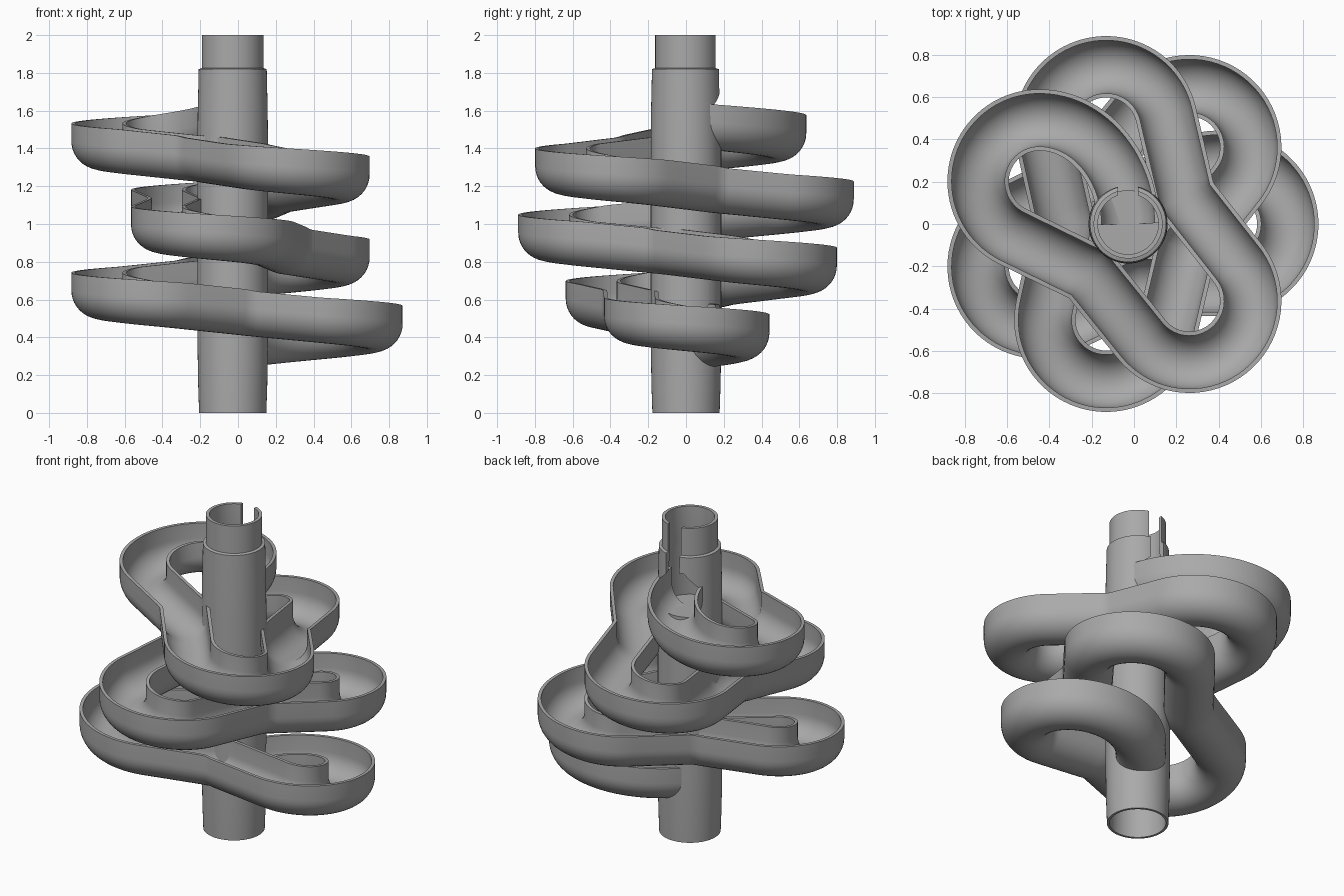
import bpy, bmesh
from math import sin, cos, pi, radians, hypot, atan2
from mathutils import Vector
from mathutils.geometry import interpolate_bezier

cube = bpy.data.objects.get("Cube")
if cube:
    bpy.data.objects.remove(cube, do_unlink=True)

AXIS_X = -0.028            # column axis
LOBES = 7
STEP = 2 * pi * 3 / LOBES  # turn from one lobe to the next
LOBE_DIST, LOBE_R, WAIST = 0.465, 0.29, 0.30
DROP = 0.163               # fall per lobe

grey = bpy.data.materials.new("plain_grey")
grey.use_nodes = True
colour = (0.4, 0.4, 0.4, 1)
grey.diffuse_color = colour
grey.node_tree.nodes["Principled BSDF"].inputs["Base Color"].default_value = colour


def loft(name, rings, wrap=False):
    """Skin closed rings of points, capped or joined end to end."""
    bm = bmesh.new()
    vs = [[bm.verts.new(p) for p in ring] for ring in rings]
    n = len(vs[0])
    pairs = list(zip(vs, vs[1:])) + ([(vs[-1], vs[0])] if wrap else [])
    for a, b in pairs:
        for i in range(n):
            j = (i + 1) % n
            bm.faces.new((a[i], a[j], b[j], b[i]))
    if not wrap:
        bm.faces.new(vs[0])
        bm.faces.new(vs[-1])
    bmesh.ops.recalc_face_normals(bm, faces=bm.faces)
    mesh = bpy.data.meshes.new(name)
    bm.to_mesh(mesh)
    bm.free()
    mesh.materials.append(grey)
    obj = bpy.data.objects.new(name, mesh)
    bpy.context.collection.objects.link(obj)
    return obj


def activate(obj):
    bpy.ops.object.select_all(action='DESELECT')
    obj.select_set(True)
    bpy.context.view_layer.objects.active = obj


def smooth(obj):
    activate(obj)
    bpy.ops.object.shade_smooth_by_angle(angle=radians(35))


def cut(obj, cutter):
    activate(obj)
    mod = obj.modifiers.new("cut", 'BOOLEAN')
    mod.operation, mod.solver, mod.object = 'DIFFERENCE', 'EXACT', cutter
    bpy.ops.object.modifier_apply(modifier=mod.name)
    bpy.data.objects.remove(cutter, do_unlink=True)


def polar(r, a):
    return Vector((r * cos(a), r * sin(a)))


# Track plan: half-circle lobes joined by straight runs bent at the column
first_dir = pi / 2
join = polar(LOBE_DIST, STEP) + polar(LOBE_R, first_dir)
lead_in = [p.to_2d() for p in interpolate_bezier(
    Vector((0, 0, 0)), Vector((0, 0.27, 0)),
    Vector((join.x + 0.23, join.y, 0)), join.to_3d(), 24)]
lead_out = [polar(p.length, STEP - atan2(p.y, p.x)) for p in reversed(lead_in)]
path = lead_in[:-1]
apex = []
for k in range(LOBES):
    a = STEP * (k + 1)
    start = first_dir if k == 0 else a - pi / 2
    end = a + STEP - first_dir if k == LOBES - 1 else a + pi / 2
    if k == LOBES - 1:
        end = a + STEP - pi / 2
    steps = 36
    apex.append(len(path) + round(steps * (a - start) / (end - start)))
    for i in range(steps + 1):
        path.append(polar(LOBE_DIST, a) + polar(LOBE_R, start + (end - start) * i / steps))
    if k < LOBES - 1:
        here, bend = path[-1], polar(WAIST, a + STEP / 2)
        after = polar(LOBE_DIST, a + STEP) + polar(LOBE_R, a + STEP - pi / 2)
        path += [here.lerp(bend, t / 6) for t in range(1, 7)]
        path += [bend.lerp(after, t / 6) for t in range(1, 6)]
path += lead_out[1:]

# Steady fall along the length
run = [0]
for p, q in zip(path, path[1:]):
    run.append(run[-1] + (q - p).length)
slope = DROP * (LOBES - 1) / (run[apex[-1]] - run[apex[0]])
rim = [1.545 - slope * (s - run[apex[0]]) for s in run]


def sweep(name, profile, first, last):
    rings = []
    for i in range(first, last):
        p = path[i]
        d0 = (p - path[i - 1]).normalized() if i > 0 else None
        d1 = (path[i + 1] - p).normalized() if i < len(path) - 1 else None
        d0, d1 = d0 or d1, d1 or d0
        t = (d0 + d1).normalized()
        side = Vector((t.y, -t.x)) / max(t.dot(d0), 0.5)
        rings.append([(p.x + side.x * u + AXIS_X, p.y + side.y * u, rim[i] + v)
                      for u, v in profile])
    return loft(name, rings)


def trough(r, depth, n=20):
    return [(-r * cos(pi * i / n), -depth + r - r * sin(pi * i / n)) for i in range(n + 1)]


# Open U-shaped channel
outer = trough(0.145, 0.24)
inner = trough(0.125, 0.22)
channel_profile = [(-0.145, 0)] + outer + [(0.145, 0), (0.125, 0)] + inner[::-1] + [(-0.125, 0)]
track = sweep("marble_track", channel_profile, 0, len(path))
smooth(track)

# Hollow column with a narrower collar on top
wall = [(0.178, 0), (0.183, 0.15), (0.187, 0.4), (0.187, 1.4), (0.185, 1.6), (0.18, 1.82),
        (0.163, 1.825), (0.163, 2), (0.143, 2), (0.143, 1.8), (0.158, 1.7), (0.163, 0)]
SIDES = 80
column = loft("column", [[(AXIS_X + r * cos(2 * pi * i / SIDES), r * sin(2 * pi * i / SIDES), z)
                          for r, z in wall] for i in range(SIDES)], wrap=True)

# Pointed openings where the track leaves and re-enters the column
opening = [(-0.125, 0)] + inner + [(0.125, 0), (0.045, 0.09), (-0.045, 0.09)]
cut(column, sweep("entry_cutter", opening, 0, 20))
cut(column, sweep("exit_cutter", opening, len(path) - 20, len(path)))

# Vertical slot in the collar
slot = [[(AXIS_X + x, y, z) for x, y in ((-0.047, 0.05), (0.047, 0.05), (0.047, 0.3), (-0.047, 0.3))]
        for z in (1.66, 2.1)]
cut(column, loft("slot_cutter", slot))
smooth(column)

# Floor inside the column below the upper opening
floor = loft("column_floor", [[(AXIS_X + 0.16 * cos(2 * pi * i / 48), 0.16 * sin(2 * pi * i / 48), z)
                               for i in range(48)] for z in (1.40, 1.43)])
smooth(floor)
